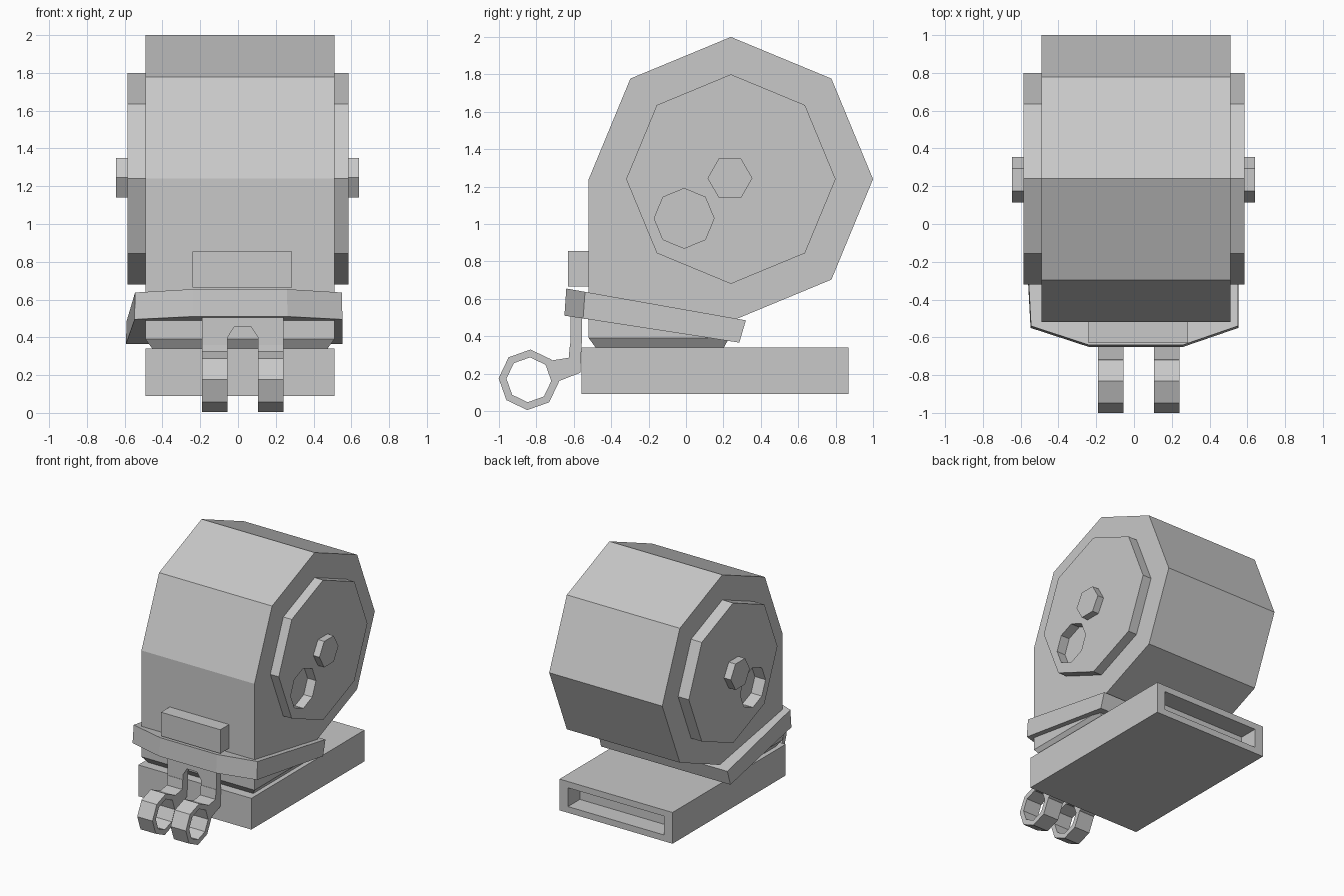
import bpy
import bmesh
from math import cos, sin, radians

default = bpy.data.objects.get("Cube")
if default:
    bpy.data.objects.remove(default, do_unlink=True)

grey = bpy.data.materials.new("light_grey")
grey.use_nodes = True
colour = (0.58, 0.58, 0.58, 1)
grey.diffuse_color = colour
grey.node_tree.nodes["Principled BSDF"].inputs["Base Color"].default_value = colour


def finish(name, bm):
    bmesh.ops.recalc_face_normals(bm, faces=bm.faces)
    mesh = bpy.data.meshes.new(name)
    bm.to_mesh(mesh)
    bm.free()
    mesh.materials.append(grey)
    obj = bpy.data.objects.new(name, mesh)
    bpy.context.collection.objects.link(obj)
    return obj


def loft(name, loops, closed=False):
    """Skin a list of matching vertex loops; cap the ends unless closed."""
    bm = bmesh.new()
    rows = [[bm.verts.new(p) for p in loop] for loop in loops]
    n = len(rows[0])
    pairs = list(zip(rows, rows[1:]))
    if closed:
        pairs.append((rows[-1], rows[0]))
    else:
        bm.faces.new(rows[0])
        bm.faces.new(rows[-1])
    for a, b in pairs:
        for i in range(n):
            j = (i + 1) % n
            bm.faces.new((a[i], a[j], b[j], b[i]))
    return finish(name, bm)


def along_x(points, x):
    return [(x, y, z) for y, z in points]


def prism_x(name, points, lo, hi):
    return loft(name, [along_x(points, lo), along_x(points, hi)])


def box(name, x, y, z):
    return prism_x(name, [(y[0], z[0]), (y[1], z[0]), (y[1], z[1]), (y[0], z[1])], *x)


def polygon(cy, cz, r, sides, turn=0):
    angles = [radians(turn + 360 * i / sides) for i in range(sides)]
    return [(cy + r * cos(a), cz + r * sin(a)) for a in angles]


def cut(obj, cutter):
    cutter.hide_render = True
    mod = obj.modifiers.new("cut", "BOOLEAN")
    mod.operation = "DIFFERENCE"
    mod.solver = "EXACT"
    mod.object = cutter
    bpy.context.view_layer.objects.active = obj
    bpy.ops.object.modifier_apply(modifier=mod.name)
    bpy.data.objects.remove(cutter, do_unlink=True)


LEFT, RIGHT = 0.51, -0.49
CY, CZ = 0.24, 1.24

# Eight-sided drum running straight down at the front
drum = polygon(CY, CZ, 0.76, 8)
prism_x("drum_housing", drum[:5] + [(-0.52, 0.39), (0.23, 0.39), drum[6], drum[7]], RIGHT, LEFT)

# Chamfered foot under the drum
loft("drum_foot", [
    [(RIGHT, -0.52, 0.39), (LEFT, -0.52, 0.39), (LEFT, 0.23, 0.39), (RIGHT, 0.23, 0.39)],
    [(-0.45, -0.48, 0.335), (0.47, -0.48, 0.335), (0.47, 0.2, 0.335), (-0.45, 0.2, 0.335)],
])

# Side covers with a round recess and a six-sided knob
for side, face, cover, knob in (("left", LEFT, 0.585, 0.64), ("right", RIGHT, -0.585, -0.645)):
    plate = prism_x(side + "_cover", polygon(CY, CZ, 0.56, 8), face, cover)
    cut(plate, prism_x("recess_cutter", polygon(-0.01, 1.03, 0.16, 8), face * 0.9, cover * 1.2))
    prism_x(side + "_knob", polygon(CY - 0.005, CZ + 0.005, 0.12, 6), cover * 0.98, knob)

# Base block with a slot in the back
base = box("base_block", (RIGHT, LEFT), (-0.56, 0.87), (0.09, 0.34))
cut(base, box("slot_cutter", (-0.415, 0.435), (0.72, 1.0), (0.14, 0.29)))

# Sloping collar around the foot of the drum
outline = [(-0.545, -0.54), (-0.24, -0.64), (0.26, -0.64), (0.55, -0.54), (0.55, 0.32), (-0.59, 0.32)]
top = [(x, y, 0.655 - 0.177 * (y + 0.64)) for x, y in outline]
bottom = [(x * 1.005, y - 0.01 if y < 0 else y - 0.035, 0.51 - 0.15 * (y + 0.64)) for x, y in outline]
loft("collar", [bottom, top])

# Front latch
box("latch", (-0.24, 0.285), (-0.63, -0.51), (0.665, 0.855))

# Bracket with an arch between its two legs
arch = [(-0.19, 0.36), (-0.19, 0.52), (0.24, 0.52), (0.24, 0.36), (0.105, 0.36),
        (0.105, 0.4), (0.07, 0.455), (-0.02, 0.455), (-0.055, 0.4), (-0.055, 0.36)]
loft("hook_bracket", [[(x, y, z) for x, z in arch] for y in (-0.617, -0.555)])

# Bent arms ending in eight-sided rings
arm = [(-0.62, 0.36), (-0.627, 0.285), (-0.72, 0.27), (-0.68, 0.16), (-0.565, 0.205), (-0.558, 0.36)]
outer = polygon(-0.84, 0.167, 0.162, 8, -3)
inner = polygon(-0.84, 0.167, 0.12, 8, -3)
for side, lo, hi in (("right", -0.19, -0.055), ("left", 0.105, 0.24)):
    prism_x(side + "_hook_arm", arm, lo, hi)
    loft(side + "_hook_ring", [along_x(outer, lo), along_x(outer, hi),
                               along_x(inner, hi), along_x(inner, lo)], closed=True)
